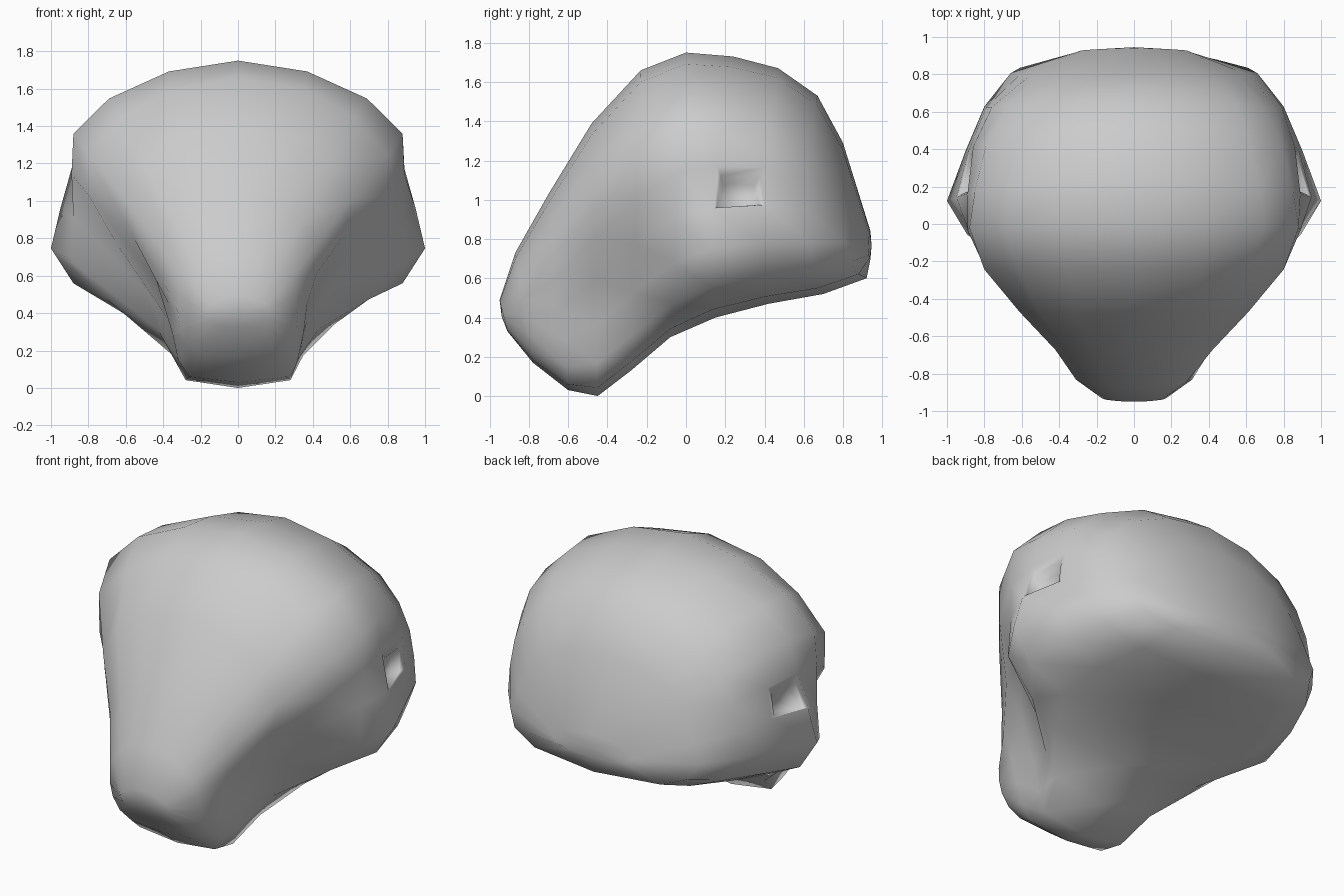
import bpy, bmesh
from mathutils import Vector

if "Cube" in bpy.data.objects:
    bpy.data.objects.remove(bpy.data.objects["Cube"])

# Fractions down each cross-section, from its top point to its bottom point
T = [0.04, 0.14, 0.27, 0.42, 0.58, 0.74, 0.88, 0.97]

# Centre-line profile, snout to back of head: (top y, top z, bottom y, bottom z)
PROFILE = [
    (-.95, .49, -.91, .33), (-.87, .73, -.78, .17), (-.70, 1.03, -.60, .03),
    (-.48, 1.39, -.45, .0), (-.23, 1.66, -.28, .13), (0, 1.75, -.08, .30),
    (.24, 1.73, .15, .40), (.47, 1.67, .42, .47), (.67, 1.53, .70, .52),
    (.80, 1.29, .92, .60), (.94, .84, .94, .70)]

# How far each cross-section's sides bend forward, rounding the back
BEND = [0, 0, 0, 0, 0, 0, .05, .05, .10, .19, .15]

# Half widths of each cross-section at the fractions above
WIDTHS = [
    (.06, .11, .15, .17, .17, .16, .13, .09),
    (.14, .22, .28, .31, .32, .31, .27, .19),
    (.20, .34, .42, .42, .37, .35, .32, .26),
    (.32, .51, .61, .56, .44, .37, .33, .28),
    (.36, .62, .80, .79, .65, .50, .43, .35),
    (.37, .69, .88, .89, .88, .89, .70, .52),
    (.35, .67, .85, .89, .95, 1.0, .88, .62),
    (.32, .61, .79, .86, .88, .90, .84, .60),
    (.29, .54, .68, .76, .79, .80, .74, .50),
    (.22, .39, .49, .56, .61, .66, .61, .44),
    (.10, .19, .24, .27, .28, .27, .23, .14)]

bm = bmesh.new()


def ring(profile, widths, bend):
    ty, tz, by, bz = profile
    top, bottom = Vector((0, ty, tz)), Vector((0, by, bz))
    right = [top.lerp(bottom, t) + Vector((w, -bend * w * w, 0))
             for t, w in zip(T, widths)]
    left = [Vector((-p.x, p.y, p.z)) for p in reversed(right)]
    return [bm.verts.new(p) for p in [top] + right + [bottom] + left]


# Head skin lofted through the cross-sections
rings = [ring(*section) for section in zip(PROFILE, WIDTHS, BEND)]
n = len(rings[0])
for a, b in zip(rings, rings[1:]):
    for i in range(n):
        j = (i + 1) % n
        bm.faces.new((a[i], a[j], b[j], b[i]))
caps = [bm.faces.new(rings[0]), bm.faces.new(rings[-1])]
bmesh.ops.recalc_face_normals(bm, faces=bm.faces[:])
bmesh.ops.poke(bm, faces=caps, offset=.01)

# Ear hollows: inset a side face, then push a smaller inner face inwards
for side in (-1, 1):
    spot = Vector((side * .90, .30, 1.06))
    face = min(bm.faces, key=lambda f: (f.calc_center_median() - spot).length)
    for thickness, depth in ((.035, .01), (.03, .04)):
        bmesh.ops.inset_region(bm, faces=[face], thickness=thickness)
        for v in face.verts:
            v.co += Vector((-side * depth, -.01, -.025))

mesh = bpy.data.meshes.new("head")
bm.to_mesh(mesh)
bm.free()
mesh.shade_smooth()
head = bpy.data.objects.new("head", mesh)
bpy.context.collection.objects.link(head)
